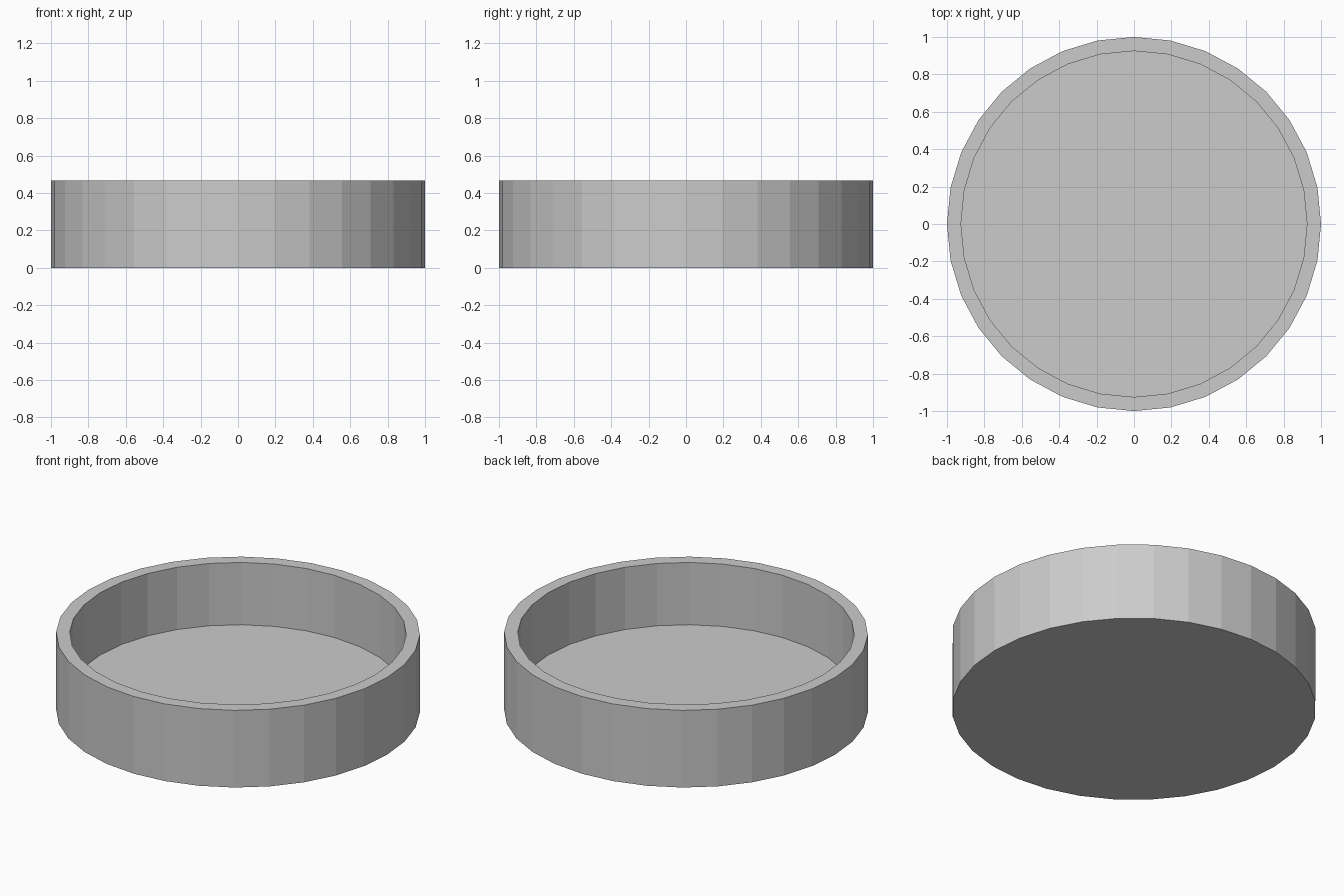
import bpy, bmesh

if "Cube" in bpy.data.objects:
    bpy.data.objects.remove(bpy.data.objects["Cube"])

SIDES = 32
OUTER, INNER = 1.0, 0.925
HEIGHT, FLOOR = 0.468, 0.09

# Round tray: solid disc whose top is inset for the rim and pushed down for the floor
bm = bmesh.new()
bmesh.ops.create_cone(bm, cap_ends=True, segments=SIDES, radius1=OUTER,
                      radius2=OUTER, depth=HEIGHT)
bmesh.ops.translate(bm, verts=bm.verts, vec=(0, 0, HEIGHT / 2))
top = max(bm.faces, key=lambda f: f.calc_center_median().z)

# Flat rim
top = bmesh.ops.extrude_discrete_faces(bm, faces=[top])["faces"][0]
bmesh.ops.scale(bm, verts=top.verts, vec=(INNER / OUTER, INNER / OUTER, 1))

# Inner wall and floor
top = bmesh.ops.extrude_discrete_faces(bm, faces=[top])["faces"][0]
bmesh.ops.translate(bm, verts=top.verts, vec=(0, 0, FLOOR - HEIGHT))
bmesh.ops.recalc_face_normals(bm, faces=bm.faces)

mesh = bpy.data.meshes.new("round_tray")
bm.to_mesh(mesh)
bm.free()
bpy.context.collection.objects.link(bpy.data.objects.new("round_tray", mesh))
